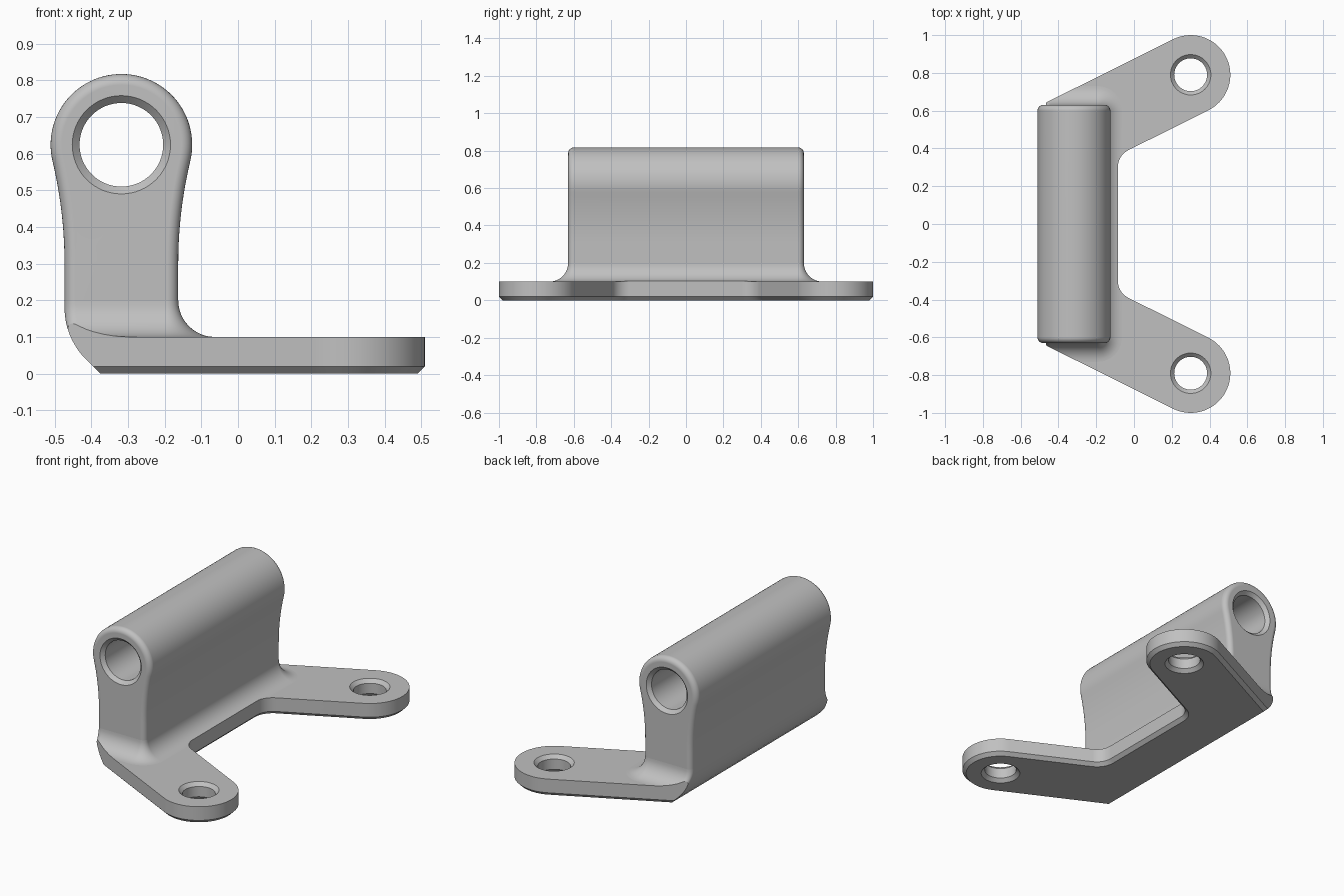
import bpy, bmesh
from math import sin, cos, pi, sqrt, radians, atan2

if "Cube" in bpy.data.objects:
    bpy.data.objects.remove(bpy.data.objects["Cube"], do_unlink=True)

GREY = (0.53, 0.53, 0.53, 1)
mat = bpy.data.materials.new("plain grey")
mat.use_nodes = True
mat.diffuse_color = GREY
mat.node_tree.nodes["Principled BSDF"].inputs["Base Color"].default_value = GREY

# Main dimensions
BARREL_X, BARREL_Z, BARREL_R = -0.318, 0.624, 0.193
WAIST, WAIST_Z, HALF_LEN, ROUND = 0.155, 0.3, 0.63, 0.03
PLATE_T, FILLET, BACK_R = 0.1, 0.1, 0.2
ARM_X, ARM_Y, ARM_R, ARM_ANGLE = 0.3, 0.79, 0.21, radians(26.5)
INNER_X = -0.085


def arc(cx, cy, r, a0, a1, n):
    return [(cx + r * cos(a0 + (a1 - a0) * i / n),
             cy + r * sin(a0 + (a1 - a0) * i / n)) for i in range(n + 1)]


def loft(name, loops):
    """Closed solid through a row of loops with equal point counts."""
    bm = bmesh.new()
    rings = [[bm.verts.new(p) for p in loop] for loop in loops]
    n = len(rings[0])
    for a, b in zip(rings, rings[1:]):
        for i in range(n):
            j = (i + 1) % n
            bm.faces.new((a[i], a[j], b[j], b[i]))
    bm.faces.new(rings[0])
    bm.faces.new(rings[-1])
    bmesh.ops.recalc_face_normals(bm, faces=bm.faces)
    mesh = bpy.data.meshes.new(name)
    bm.to_mesh(mesh)
    bm.free()
    mesh.materials.append(mat)
    ob = bpy.data.objects.new(name, mesh)
    bpy.context.collection.objects.link(ob)
    return ob


def select(ob):
    bpy.ops.object.select_all(action='DESELECT')
    ob.select_set(True)
    bpy.context.view_layer.objects.active = ob


def cut(ob, cutter, operation='DIFFERENCE'):
    cutter.hide_render = True
    mod = ob.modifiers.new("cut", 'BOOLEAN')
    mod.operation, mod.solver, mod.object = operation, 'EXACT', cutter
    select(ob)
    bpy.ops.object.modifier_apply(modifier=mod.name)
    bpy.data.objects.remove(cutter, do_unlink=True)


def finish(ob):
    select(ob)
    bpy.ops.object.shade_smooth_by_angle(angle=radians(30))
    mod = ob.modifiers.new("flat caps", 'WEIGHTED_NORMAL')
    mod.keep_sharp = True


def hole_cutter(r, low, high, place):
    """Round cutter with a chamfer at both mouths."""
    stations = [(low - 0.02, r + 0.04), (low + 0.02, r),
                (high - 0.02, r), (high + 0.02, r + 0.04)]
    return loft("hole_cutter", [[place(u, v, t) for u, v in arc(0, 0, s, 0, 2 * pi, 64)[:-1]]
                                for t, s in stations])


def back_x(z):
    """Rear outline: upright, then a curve, then a 45 degree slope."""
    cx, cz = BARREL_X - WAIST + BACK_R, 0.18
    k = BACK_R * sqrt(0.5)
    if z >= cz:
        return cx - BACK_R
    if z > cz - k:
        return cx - sqrt(BACK_R ** 2 - (cz - z) ** 2)
    return cx - k + (cz - k - z)


def wall_profile(e):
    """Barrel and waist section in x and z, shrunk by e."""
    dz = BARREL_Z - WAIST_Z
    rho = (WAIST ** 2 + dz ** 2 - BARREL_R ** 2) / (2 * (BARREL_R - WAIST))
    tilt = atan2(dz, WAIST + rho)
    right = [(WAIST - e, 0.2)]
    right += arc(WAIST + rho, WAIST_Z - BARREL_Z + BARREL_Z, rho + e, pi, pi - tilt, 10)
    right += arc(0, BARREL_Z, BARREL_R - e, -tilt, pi / 2, 28)[1:]
    left = [(-x, z) for x, z in reversed(right[:-1])]
    return [(BARREL_X + x, z) for x, z in right + left]


def plate_outline(e, back):
    """Two-armed base outline in x and y, shrunk by e."""
    s, c = sin(ARM_ANGLE), cos(ARM_ANGLE)
    half = [(back, ARM_Y + (ARM_R - e + (back - ARM_X) * s) / c)]
    half += arc(ARM_X, ARM_Y, ARM_R - e, pi / 2 + ARM_ANGLE, ARM_ANGLE - pi / 2, 36)
    fx = INNER_X + FILLET
    fy = ARM_Y + (-(ARM_R + FILLET) + (fx - ARM_X) * s) / c
    half += arc(fx, fy, FILLET + e, pi / 2 + ARM_ANGLE, pi, 12)
    return half + [(x, -y) for x, y in reversed(half)]


def foot_outline(z):
    """Wall footprint spreading into the plate with a concave fillet."""
    d = FILLET - sqrt(max(0, FILLET ** 2 - (PLATE_T + FILLET - z) ** 2))
    fr, y = ROUND + d, HALF_LEN - ROUND
    fx = BARREL_X + WAIST - ROUND
    bx, by = back_x(z) + ROUND, y + d
    half = arc(fx, y, fr, 0, pi / 2, 10) + arc(bx, by, ROUND, pi / 2, pi, 8)
    return half + [(x, -v) for x, v in reversed(half)]


# Upright wall with the barrel on top and rounded ends
steps = [i * pi / 12 for i in range(7)]
ends = [(HALF_LEN - ROUND + ROUND * sin(t), ROUND * (1 - cos(t))) for t in steps]
stations = [(-y, e) for y, e in reversed(ends)] + ends
wall = loft("barrel_wall", [[(x, y, z) for x, z in wall_profile(e)] for y, e in stations])
cut(wall, hole_cutter(0.114, -HALF_LEN, HALF_LEN,
                      lambda u, v, t: (BARREL_X + u, t, BARREL_Z + v)))
finish(wall)

# Filleted foot, trimmed to the base outline
levels = [PLATE_T + FILLET * (1 - cos(i * pi / 24)) for i in range(13)]
foot = loft("wall_foot", [[(x, y, z) for x, y in foot_outline(z)] for z in levels])
prism = loft("foot_trim", [[(x, y, z) for x, y in plate_outline(0, -0.6)] for z in (0.05, 0.3)])
cut(foot, prism, 'INTERSECT')
finish(foot)

# Base plate with two arms and a chamfered lower edge
levels = [PLATE_T * i / 10 for i in range(11)]
plate = loft("base_plate", [[(x, y, z) for x, y in plate_outline(max(0, 0.02 - z), back_x(z))]
                            for z in levels])
for side in (-1, 1):
    cut(plate, hole_cutter(0.087, 0, PLATE_T,
                           lambda u, v, t: (ARM_X + u, side * ARM_Y + v, t)))
finish(plate)
